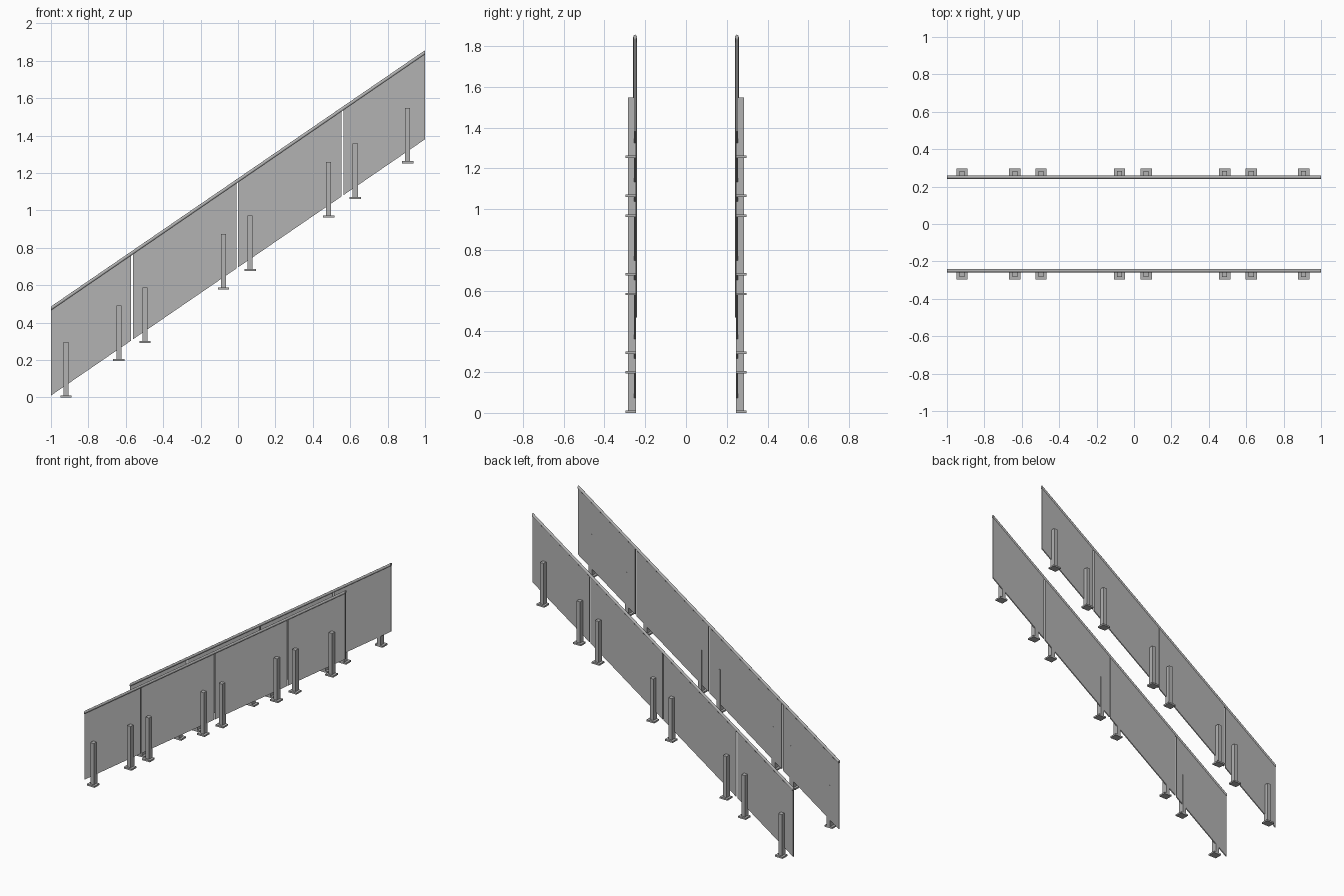
import bpy, bmesh, math

if "Cube" in bpy.data.objects:
    bpy.data.objects.remove(bpy.data.objects["Cube"])

SLOPE = 0.685          # rise per unit of run
RAIL_Y = 0.25          # centre line of each balustrade


def material(name, v):
    m = bpy.data.materials.new(name)
    m.diffuse_color = (v, v, v, 1)
    m.use_nodes = True
    m.node_tree.nodes["Principled BSDF"].inputs["Base Color"].default_value = m.diffuse_color
    return m


GREY = material("grey metal", 0.45)


def rise(x):
    return SLOPE * (x + 1)


def finish(bm, name):
    bmesh.ops.recalc_face_normals(bm, faces=bm.faces)
    me = bpy.data.meshes.new(name)
    bm.to_mesh(me)
    bm.free()
    me.materials.append(GREY)
    ob = bpy.data.objects.new(name, me)
    bpy.context.collection.objects.link(ob)
    return ob


def prism(name, ring_a, ring_b):
    """Solid joining two matching end outlines."""
    bm = bmesh.new()
    a = [bm.verts.new(p) for p in ring_a]
    b = [bm.verts.new(p) for p in ring_b]
    n = len(a)
    bm.faces.new(a)
    bm.faces.new(b[::-1])
    for i in range(n):
        bm.faces.new((a[i], b[i], b[(i + 1) % n], a[(i + 1) % n]))
    return finish(bm, name)


def box(name, x0, x1, y0, y1, z0, z1):
    def ring(z):
        return [(x0, y0, z), (x1, y0, z), (x1, y1, z), (x0, y1, z)]
    return prism(name, ring(z0), ring(z1))


PANELS = [(-1, -0.571), (-0.561, -0.007), (0.001, 0.553), (0.563, 1)]
POSTS = [-0.92, -0.637, -0.497, -0.077, 0.065, 0.485, 0.627, 0.907]

for side, s in (("front", -1), ("back", 1)):
    # sloping infill panels with plumb ends
    for i, (x0, x1) in enumerate(PANELS):
        def ring(x):
            return [(x, s * (RAIL_Y + dy), rise(x) + z)
                    for dy, z in ((-.004, .01), (.004, .01), (.004, .474), (-.004, .474))]
        prism(f"{side}_panel_{i + 1}", ring(x0), ring(x1))

    # round handrail, cut plumb at both ends
    def rail_ring(x):
        return [(x, s * RAIL_Y + .009 * math.cos(t), rise(x) + .475 + .011 * math.sin(t))
                for t in (2 * math.pi * k / 20 for k in range(20))]
    rail = prism(f"{side}_handrail", rail_ring(-1), rail_ring(1))
    for p in rail.data.polygons:
        p.use_smooth = len(p.vertices) == 4

    # short posts on square base plates, outside the panels
    for i, x in enumerate(POSTS):
        z = SLOPE * (x - POSTS[0])
        box(f"{side}_post_{i + 1}", x - .0135, x + .0135,
            s * .2455, s * .284, z + .01, z + .297)
        box(f"{side}_base_plate_{i + 1}", x - .03, x + .03,
            s * .2452, s * .298, z, z + .011)
